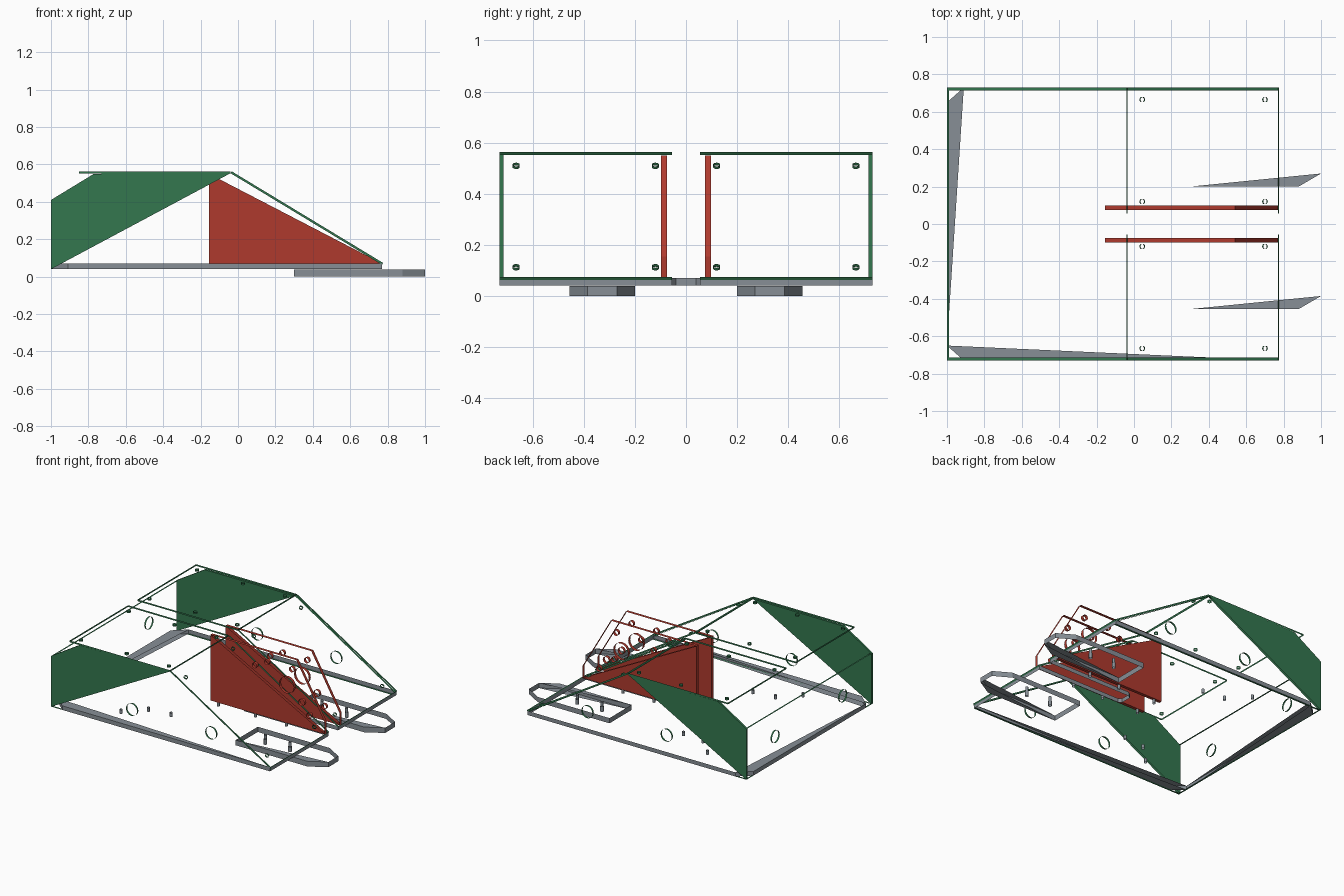
import bpy, bmesh, math
from mathutils import Vector

cube = bpy.data.objects.get("Cube")
if cube:
    bpy.data.objects.remove(cube, do_unlink=True)


def material(name, rgb):
    m = bpy.data.materials.new(name)
    m.use_nodes = True
    m.diffuse_color = (*rgb, 1)
    m.node_tree.nodes["Principled BSDF"].inputs["Base Color"].default_value = (*rgb, 1)
    return m


GREEN = material("green", (0.034, 0.185, 0.078))
RED = material("red", (0.43, 0.042, 0.027))
GREY = material("grey", (0.242, 0.275, 0.305))
X, Y, Z = Vector((1, 0, 0)), Vector((0, 1, 0)), Vector((0, 0, 1))


def shell(name, mat, outline, origin, u_axis, v_axis, normal, thick, holes=(), web=()):
    """Open sheet: edge walls, bored hole walls and an optional web on both sides."""
    bm = bmesh.new()

    def point(p, w):
        return bm.verts.new(Vector(origin) + u_axis * p[0] + v_axis * p[1] + normal * w)

    def wall(loop):
        low = [point(p, 0) for p in loop]
        high = [point(p, thick) for p in loop]
        for i in range(len(loop)):
            j = (i + 1) % len(loop)
            bm.faces.new((low[i], low[j], high[j], high[i]))
        return low, high

    sides = wall(outline)
    for u, v, r in holes:
        ring = [math.tau * k / 16 for k in range(16)]
        wall([(u + r * math.cos(a), v + r * math.sin(a)) for a in ring])
    for poly in web:
        for layer in sides:
            bm.faces.new([layer[i] for i in poly])
    bmesh.ops.recalc_face_normals(bm, faces=bm.faces[:])
    mesh = bpy.data.meshes.new(name)
    bm.to_mesh(mesh)
    bm.free()
    mesh.materials.append(mat)
    obj = bpy.data.objects.new(name, mesh)
    bpy.context.collection.objects.link(obj)
    return obj


# Base sheet with clipped rear corners and a central slot
half = [(-1, 0.65), (-0.91, 0.73), (0.77, 0.73), (0.77, 0.055), (0.09, 0.055), (0.07, 0.04)]
base_outline = half + [(x, -y) for x, y in reversed(half)]
bolts = [(-0.56, 0.55), (-0.43, 0.42), (-0.26, 0.4), (-0.1, 0.085),
         (0.2, 0.085), (0.45, 0.085), (0.45, 0.3275), (0.65, 0.3275)]
base_holes = [(x, s * y, 0.01) for x, y in bolts for s in (1, -1)]
shell("base", GREY, base_outline, (0, 0, 0.04), X, Y, Z, 0.03, base_holes,
      [(0, 1, 11), (11, 10, 9)])

# Rear wall
shell("rear_wall", GREEN, [(-0.715, 0.04), (0.715, 0.04), (0.715, 0.41), (-0.715, 0.41)],
      (-1, 0, 0), Y, Z, X, 0.012, [(-0.39, 0.225, 0.045), (0.39, 0.225, 0.045)])

wall_outline = [(-1, 0.04), (-1, 0.41), (-0.77, 0.55), (-0.04, 0.553), (0.77, 0.06), (0.77, 0.04)]
fin_outline = [(-0.155, 0.07), (-0.155, 0.55), (0.54, 0.55), (0.77, 0.155), (0.77, 0.07)]
fin_holes = [(0.46, 0.345, 0.06), (0.58, 0.25, 0.025), (0.3, 0.47, 0.02),
             (0.5, 0.47, 0.02), (0.64, 0.17, 0.02), (0.2, 0.42, 0.02)]
skid_outline = [(0.3, -0.1275), (0.88, -0.1275), (1, -0.0575),
                (1, 0.0575), (0.88, 0.1275), (0.3, 0.1275)]
slope = Vector((0.81, 0, -0.49))
length = slope.length
slope.normalize()
slope_normal = slope.cross(Y)

for side, s in (("left", 1), ("right", -1)):
    # Side wall with two cable openings
    shell(side + "_wall", GREEN, wall_outline, (0, s * 0.715, 0), X, Z, Y * s, 0.015,
          [(-0.35, 0.19, 0.045), (0.29, 0.19, 0.045)], [(0, 1, 2, 3)])
    # Inner fin
    shell(side + "_fin", RED, fin_outline, (0, s * 0.075, 0), X, Z, Y * s, 0.023,
          fin_holes, [(0, 1, 4)])
    # Skid under the front edge
    shell(side + "_skid", GREY, skid_outline, (0, s * 0.3275, 0), X, Y, Z, 0.038,
          [(0.45, 0, 0.012), (0.65, 0, 0.012)], [(0, 1, 2)])
    # Flat roof sheet
    shell(side + "_roof", GREEN, [(-0.85, 0.055), (-0.04, 0.055), (-0.04, 0.73), (-0.85, 0.73)],
          (0, 0, 0.551), X, Y * s, Z, 0.012,
          [(x, y, 0.014) for x in (-0.8, -0.43, -0.09) for y in (0.12, 0.67)])
    # Sloping sheet
    shell(side + "_slope", GREEN, [(0, 0.055), (length, 0.055), (length, 0.73), (0, 0.73)],
          (-0.04, 0, 0.553), slope, Y * s, -slope_normal if slope_normal.z < 0 else slope_normal,
          0.012, [(u * length, y, 0.014) for u in (0.1, 0.91) for y in (0.12, 0.665)])
